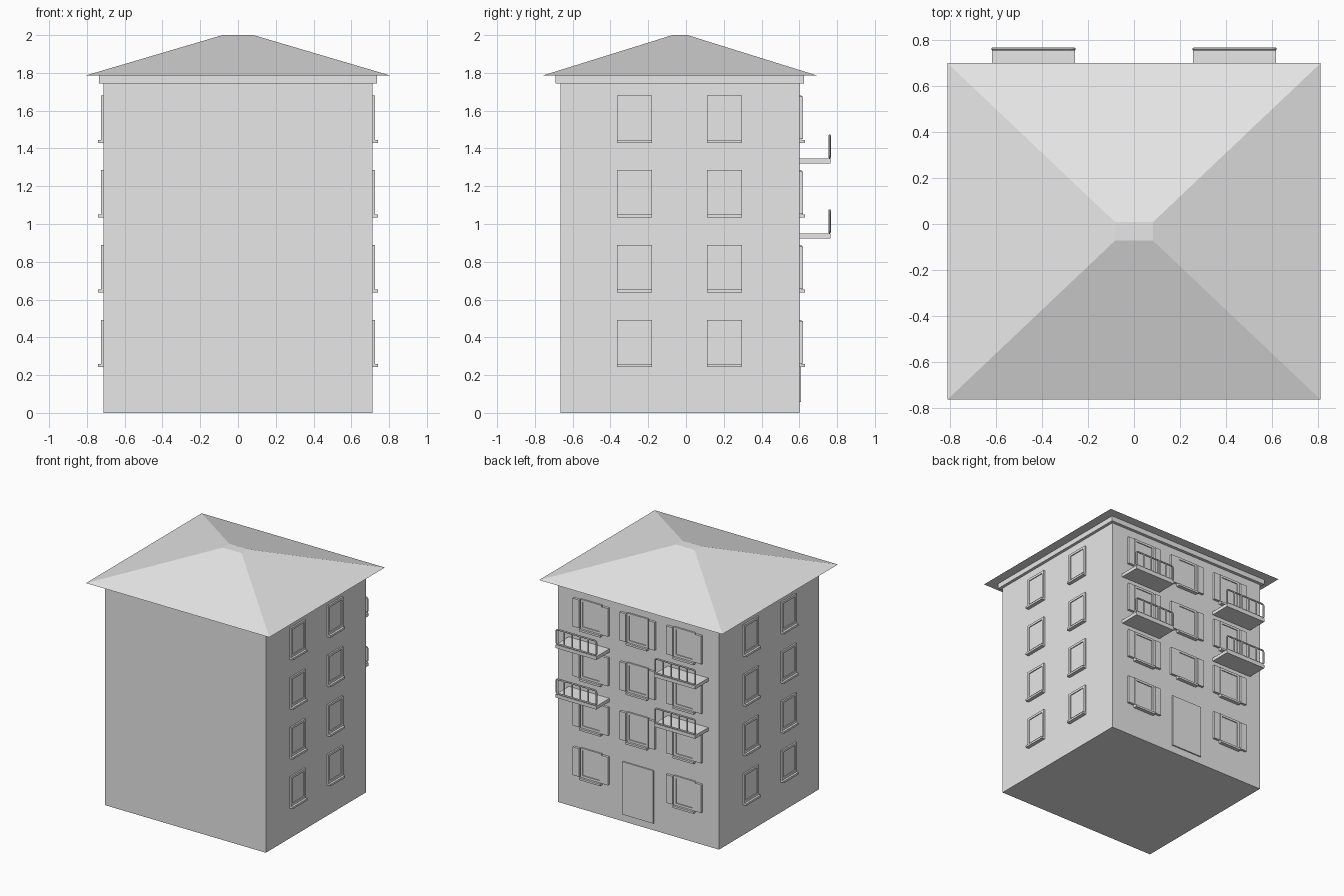
import bpy, bmesh, math
from mathutils import Matrix, Vector

cube = bpy.data.objects.get("Cube")
if cube:
    bpy.data.objects.remove(cube, do_unlink=True)

# One flat plaster colour
GREY = (0.8, 0.8, 0.8, 1)
plaster = bpy.data.materials.new("light_grey_plaster")
plaster.use_nodes = True
plaster.diffuse_color = GREY
plaster.node_tree.nodes["Principled BSDF"].inputs["Base Color"].default_value = GREY


def add_box(bm, lo, hi):
    lo, hi = Vector(lo), Vector(hi)
    size = hi - lo
    place = Matrix.Translation((lo + hi) / 2) @ Matrix.Diagonal((*size, 1))
    return bmesh.ops.create_cube(bm, size=1, matrix=place)["verts"]


def finish(name, bm, place=Matrix()):
    mesh = bpy.data.meshes.new(name)
    bm.to_mesh(mesh)
    bm.free()
    mesh.materials.append(plaster)
    obj = bpy.data.objects.new(name, mesh)
    obj.matrix_world = place
    bpy.context.collection.objects.link(obj)
    return obj


def boxes(name, parts, place=Matrix()):
    bm = bmesh.new()
    for lo, hi in parts:
        add_box(bm, lo, hi)
    return finish(name, bm, place)


# Main block and cornice
X, FRONT, BACK = 0.712, -0.665, 0.6
EAVE = 1.785
boxes("walls", [((-X, FRONT, 0), (X, BACK, EAVE))])
boxes("cornice", [((-0.735, -0.69, 1.745), (0.735, 0.624, EAVE))])

# Hipped roof with a small flat top
bm = bmesh.new()
for v in add_box(bm, (-0.81, -0.762, EAVE), (0.81, 0.698, 2)):
    if v.co.z > 1.9:
        v.co.x = math.copysign(0.082, v.co.x)
        v.co.y = 0.008 if v.co.y > 0 else -0.072
finish("roof", bm)


# Wall frames: local x runs along the wall, local -y points out of it
def on_wall(x, y, z, turn):
    return Matrix.Translation((x, y, z)) @ Matrix.Rotation(turn, 4, "Z")


def window(name, place, shutters):
    w, h, bar = 0.093, 0.235, 0.018
    parts = [
        ((-w, -0.012, 0), (-w + bar, 0.005, h)),
        ((w - bar, -0.012, 0), (w, 0.005, h)),
        ((-w + bar, -0.012, h - bar), (w - bar, 0.005, h)),
        ((-w + bar, -0.012, 0), (w - bar, 0.005, bar)),
        ((-w + bar, -0.005, bar), (w - bar, 0.005, h - bar)),
    ]
    boxes(name + "_frame", parts, place)
    boxes(name + "_sill", [((-w, -0.029, -0.016), (w, 0.005, 0))], place)
    if shutters:
        leaves = [((s * 0.128 - 0.027, -0.019, 0.003), (s * 0.128 + 0.027, 0.005, 0.228))
                  for s in (-1, 1)]
        boxes(name + "_shutters", leaves, place)


# Windows on three walls, with the door in the lowest middle bay of the back
for floor in range(4):
    z = 0.258 + floor * 0.396
    for y in (-0.272, 0.203):
        window("right_window", on_wall(X, y, z, math.pi / 2), False)
        window("left_window", on_wall(-X, y, z, -math.pi / 2), False)
    for x in (-0.413, 0, 0.413):
        if floor or x:
            window("back_window", on_wall(x, BACK, z, math.pi), True)

boxes("back_door", [((-0.137, BACK - 0.005, 0.058), (0.137, BACK + 0.01, 0.48))])


# Balcony railing: a rounded loop of tube with upright bars
def railing(x, z):
    half, low, high, r = 0.177, 0.006, 0.122, 0.014
    curve = bpy.data.curves.new("balcony_railing", "CURVE")
    curve.dimensions = "3D"
    curve.bevel_depth = 0.0065
    curve.bevel_resolution = 1
    curve.use_fill_caps = True
    loop = []
    corners = [(half - r, high - r), (r - half, high - r), (r - half, low + r), (half - r, low + r)]
    for i, (cx, cz) in enumerate(corners):
        for step in range(4):
            a = math.pi / 2 * (i + step / 3)
            loop.append((cx + r * math.cos(a), cz + r * math.sin(a)))
    bars = [[(-half + 2 * half * i / 5, low), (-half + 2 * half * i / 5, high)] for i in range(1, 5)]
    for path in [loop] + bars:
        spline = curve.splines.new("POLY")
        spline.points.add(len(path) - 1)
        for p, (px, pz) in zip(spline.points, path):
            p.co = (px, 0, pz, 1)
        spline.use_cyclic_u = path is loop
        spline.use_smooth = False
    curve.materials.append(plaster)
    obj = bpy.data.objects.new("balcony_railing", curve)
    obj.location = (x, 0.76, z)
    bpy.context.collection.objects.link(obj)


# Four balconies on the back
for x in (-0.437, 0.437):
    for z in (0.95, 1.346):
        boxes("balcony_slab", [((x - 0.18, BACK - 0.005, z - 0.027), (x + 0.18, 0.765, z))])
        railing(x, z)
